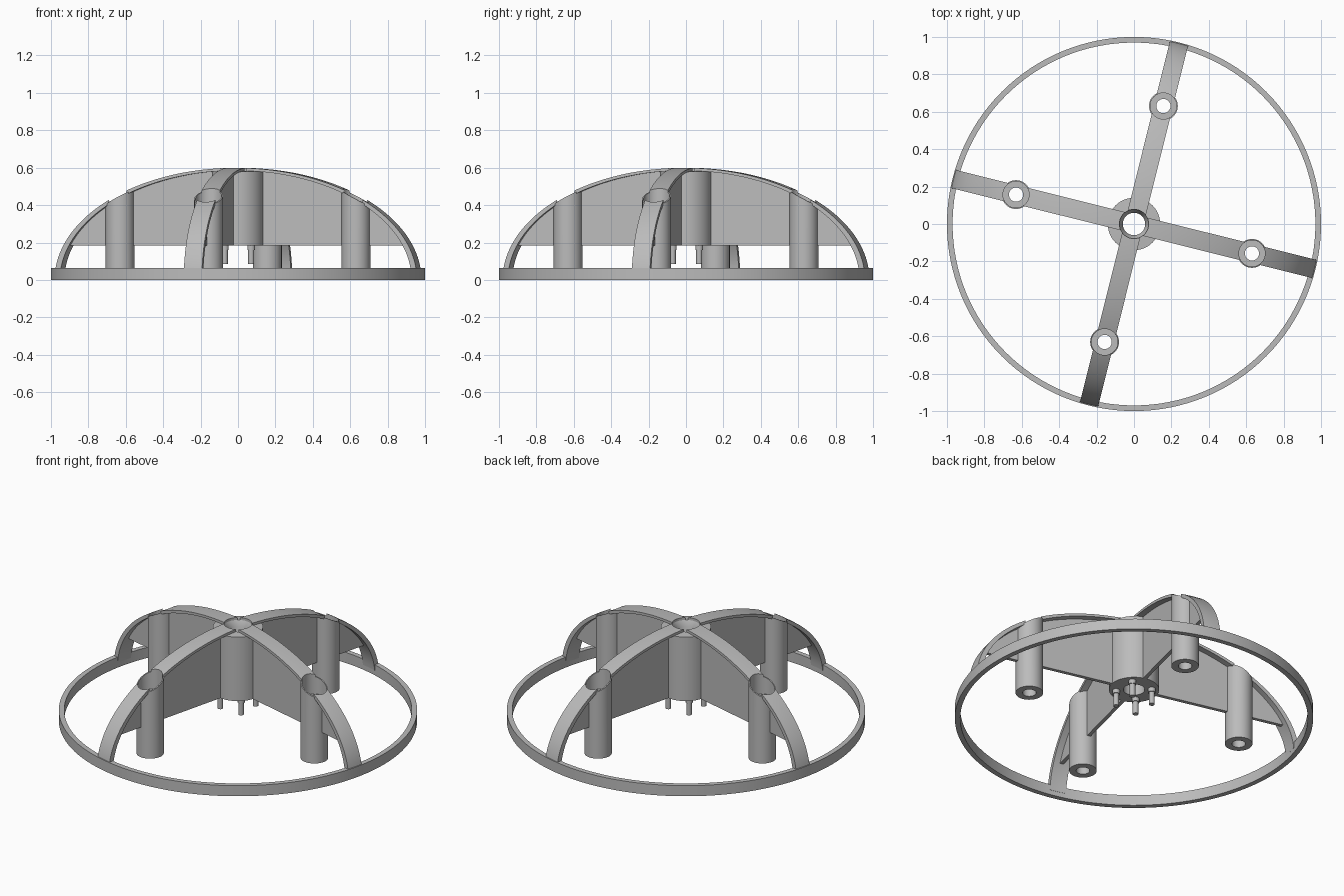
import bpy, bmesh, math
from mathutils import Matrix, Vector

if "Cube" in bpy.data.objects:
    bpy.data.objects.remove(bpy.data.objects["Cube"])

grey = bpy.data.materials.new("plain_grey")
grey.diffuse_color = (0.5, 0.5, 0.5, 1)
grey.use_nodes = True
grey.node_tree.nodes["Principled BSDF"].inputs["Base Color"].default_value = grey.diffuse_color

ARM_ANGLES = [math.radians(-14 + 90 * i) for i in range(4)]
OUTER = (1.0, 0.6)      # dome radius and height, top skin
INNER = (0.97, 0.585)   # dome underside
TUBE_R = 0.65           # distance of tubes from the centre


def dome(shape, r):
    a, b = shape
    return b * math.sqrt(max(0, 1 - (r / a) ** 2))


def finish(name, bm, matrix=Matrix()):
    bmesh.ops.recalc_face_normals(bm, faces=bm.faces)
    bm.transform(matrix)
    me = bpy.data.meshes.new(name)
    bm.to_mesh(me)
    bm.free()
    me.materials.append(grey)
    ob = bpy.data.objects.new(name, me)
    bpy.context.collection.objects.link(ob)
    return ob


def smooth(ob):
    bpy.ops.object.select_all(action='DESELECT')
    ob.select_set(True)
    bpy.context.view_layer.objects.active = ob
    bpy.ops.object.shade_smooth_by_angle(angle=math.radians(30))


def lathe(name, profile, n, centre=(0, 0), clip=None, closed=True):
    """Revolve (r, z) points; z of None puts the point on the clip dome."""
    bm = bmesh.new()
    rings = []
    for r, z in profile:
        ring = []
        for i in range(n):
            t = 2 * math.pi * i / n
            x, y = centre[0] + r * math.cos(t), centre[1] + r * math.sin(t)
            ring.append(bm.verts.new((x, y, dome(clip, math.hypot(x, y)) if z is None else z)))
        rings.append(ring)
    for k in range(len(rings) if closed else len(rings) - 1):
        p, q = rings[k], rings[(k + 1) % len(rings)]
        for i in range(n):
            j = (i + 1) % n
            bm.faces.new((p[i], p[j], q[j], q[i]))
    if not closed:
        bm.faces.new(rings[0])
        bm.faces.new(rings[-1])
    ob = finish(name, bm)
    smooth(ob)
    return ob


def polar(r, a):
    return (r * math.cos(a), r * math.sin(a))


# Base ring
lathe("base_ring", [(1, 0), (1, 0.065), (0.97, 0.065), (0.97, 0)], 128)

# Central hub with countersunk bore
lathe("hub", [(0.14, 0.185), (0.14, None), (0.078, None), (0.06, 0.55), (0.06, 0.185)],
      64, clip=INNER)

# Stepped pins under the hub
for i in range(4):
    lathe("hub_pin", [(0.021, 0.19), (0.021, 0.16), (0.016, 0.16), (0.016, 0.085)], 24,
          polar(0.1, math.radians(45 + 90 * i)), closed=False)


def arm(angle):
    """Curved strip of the dome, one arm from the centre to the ring."""
    bm = bmesh.new()
    n, w = 40, 4
    grids = []
    for a, b in (OUTER, INNER):
        t0 = math.asin(0.035 / a)
        t1 = math.acos(0.03 / b)
        grid = []
        for i in range(n + 1):
            th = t0 + (t1 - t0) * i / n
            row = []
            for j in range(w + 1):
                t = -0.05 + 0.1 * j / w
                k = math.sqrt(1 - (t / a) ** 2)
                row.append(bm.verts.new((a * k * math.sin(th), t, b * k * math.cos(th))))
            grid.append(row)
        grids.append(grid)
    o, q = grids
    for i in range(n):
        for j in range(w):
            for g in grids:
                bm.faces.new((g[i][j], g[i + 1][j], g[i + 1][j + 1], g[i][j + 1]))
        for j in (0, w):
            bm.faces.new((o[i][j], o[i + 1][j], q[i + 1][j], q[i][j]))
    for i in (0, n):
        for j in range(w):
            bm.faces.new((o[i][j], o[i][j + 1], q[i][j + 1], q[i][j]))
    return finish("arm", bm, Matrix.Rotation(angle, 4, 'Z'))


def cut(ob, cutter):
    mod = ob.modifiers.new("hole", 'BOOLEAN')
    mod.operation, mod.solver, mod.object = 'DIFFERENCE', 'EXACT', cutter
    dg = bpy.context.evaluated_depsgraph_get()
    me = bpy.data.meshes.new_from_object(ob.evaluated_get(dg))
    ob.modifiers.clear()
    ob.data = me


def rib(angle, s0, s1):
    """Thin upright web under an arm, between two distances."""
    bm = bmesh.new()
    n, h = 16, 0.011
    pts = [(s0, 0.185), (s1, 0.185)]
    pts += [(s, dome(INNER, s) + 0.003) for s in
            (s1 + (s0 - s1) * i / n for i in range(n + 1))
            if dome(INNER, s) > 0.188]
    f = bm.faces.new([bm.verts.new((s, -h, z)) for s, z in pts])
    ext = bmesh.ops.extrude_face_region(bm, geom=[f])
    bmesh.ops.translate(bm, vec=Vector((0, 2 * h, 0)),
                        verts=[v for v in ext['geom'] if isinstance(v, bmesh.types.BMVert)])
    finish("rib", bm, Matrix.Rotation(angle, 4, 'Z'))


hub_cutter = lathe("hub_cutter", [(0.078, 0.3), (0.078, 0.8)], 64, closed=False)
for ang in ARM_ANGLES:
    pos = polar(TUBE_R, ang)
    # Curved arm with openings over the tube and the hub
    strip = arm(ang)
    tube_cutter = lathe("tube_cutter", [(0.07, 0.2), (0.07, 0.8)], 48, pos, closed=False)
    for c in (hub_cutter, tube_cutter):
        c.hide_render = True
        cut(strip, c)
    smooth(strip)
    bpy.data.objects.remove(tube_cutter)
    # Counterbored tube, its rim following the dome
    lathe("tube", [(0.077, 0), (0.077, None), (0.07, None), (0.07, 0.36),
                   (0.038, 0.36), (0.038, 0)], 48, pos, clip=(0.985, 0.59))
    # Web either side of the tube
    rib(ang, 0.125, TUBE_R - 0.074)
    rib(ang, TUBE_R + 0.074, 0.92)
bpy.data.objects.remove(hub_cutter)
